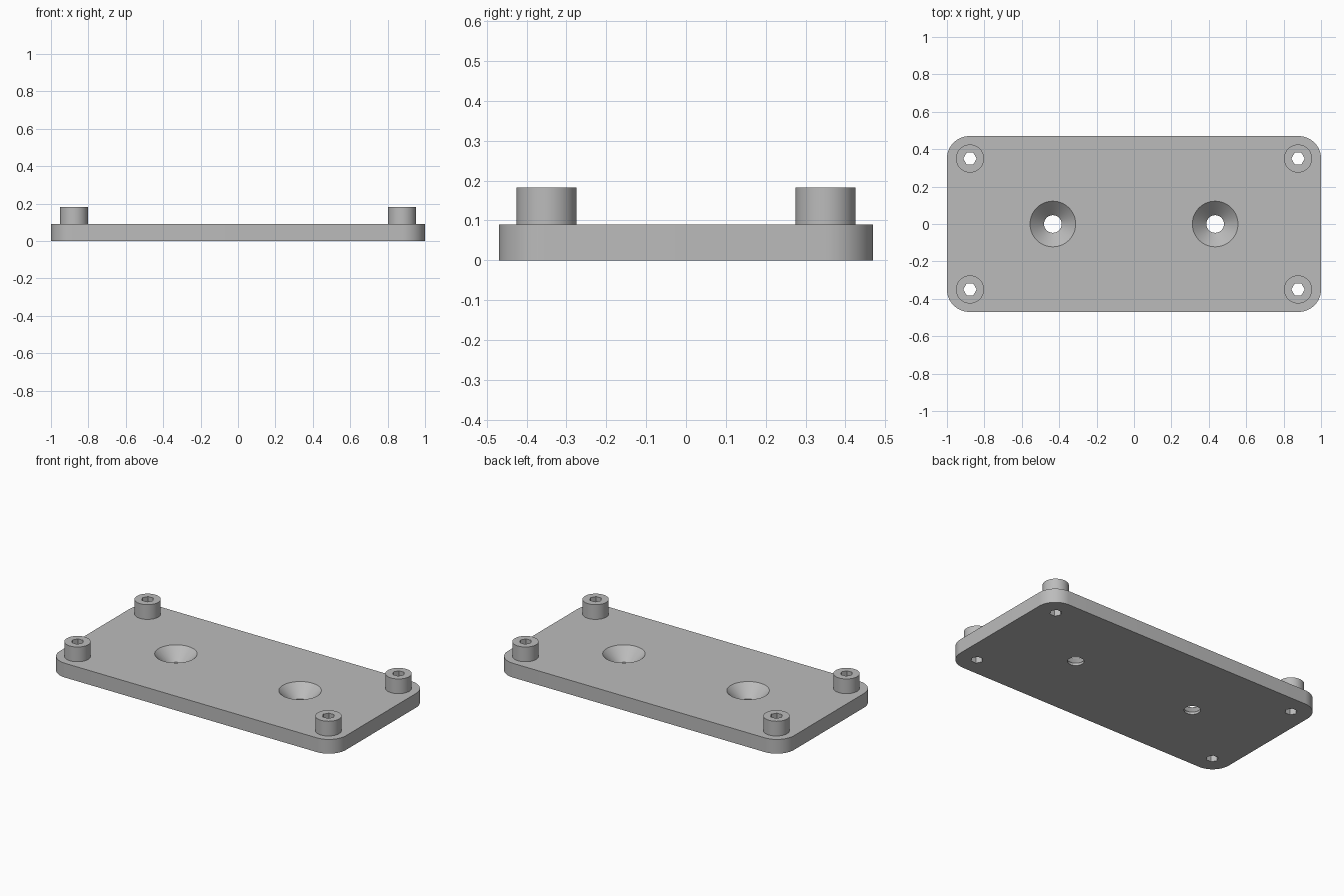
import bpy
import bmesh
from math import cos, sin, pi, radians

LENGTH, WIDTH, THICK, CORNER = 2.0, 0.94, 0.09, 0.12
BOSS_X, BOSS_Y, BOSS_R, BOSS_TOP = 0.877, 0.35, 0.075, 0.183
HEX_R = 0.036
SINK_X, SINK_R, BORE_R = 0.434, 0.122, 0.047
STEPS = 16    # segments per rounded corner
ROUND = 64    # segments per full circle
CLEAR = 0.02  # cutter overshoot

cube = bpy.data.objects.get("Cube")
if cube:
    bpy.data.objects.remove(cube, do_unlink=True)

grey = bpy.data.materials.new("plain grey")
grey.use_nodes = True
colour = (0.5, 0.5, 0.5, 1)
grey.diffuse_color = colour
grey.node_tree.nodes["Principled BSDF"].inputs["Base Color"].default_value = colour


def circle(radius, sides):
    return [(radius * cos(2 * pi * i / sides), radius * sin(2 * pi * i / sides))
            for i in range(sides)]


def loft(name, rings, location=(0, 0, 0)):
    """Closed solid through a stack of (outline, z) rings."""
    bm = bmesh.new()
    loops = [[bm.verts.new((x, y, z)) for x, y in outline] for outline, z in rings]
    bm.faces.new(loops[0][::-1])
    bm.faces.new(loops[-1])
    for low, high in zip(loops, loops[1:]):
        for i in range(len(low)):
            j = (i + 1) % len(low)
            bm.faces.new((low[i], low[j], high[j], high[i]))
    mesh = bpy.data.meshes.new(name)
    bm.to_mesh(mesh)
    bm.free()
    mesh.materials.append(grey)
    obj = bpy.data.objects.new(name, mesh)
    obj.location = location
    bpy.context.collection.objects.link(obj)
    return obj


def cut(target, cutters):
    """Subtract the cutters from the target, then discard them."""
    bpy.context.view_layer.objects.active = target
    for cutter in cutters:
        mod = target.modifiers.new("hole", "BOOLEAN")
        mod.operation = "DIFFERENCE"
        mod.solver = "EXACT"
        mod.object = cutter
        cutter.hide_render = True
        bpy.ops.object.modifier_apply(modifier=mod.name)
        bpy.data.objects.remove(cutter, do_unlink=True)


def smooth(obj):
    bpy.ops.object.select_all(action="DESELECT")
    obj.select_set(True)
    bpy.context.view_layer.objects.active = obj
    bpy.ops.object.shade_smooth_by_angle(angle=radians(30))


def hex_cutter(x, y):
    hexagon = circle(HEX_R, 6)
    return loft("hex_cutter", [(hexagon, -CLEAR), (hexagon, BOSS_TOP + CLEAR)], (x, y, 0))


# Base plate with rounded corners
outline = []
for corner, (sx, sy) in enumerate([(1, 1), (-1, 1), (-1, -1), (1, -1)]):
    for i in range(STEPS + 1):
        a = (corner + i / STEPS) * pi / 2
        outline.append((sx * (LENGTH / 2 - CORNER) + CORNER * cos(a),
                        sy * (WIDTH / 2 - CORNER) + CORNER * sin(a)))
plate = loft("base_plate", [(outline, 0), (outline, THICK)])

# Countersunk holes: short straight bore opening into a cone
depth = SINK_R - BORE_R
bore = circle(BORE_R, ROUND)
wide = circle(SINK_R + CLEAR, ROUND)
cut(plate, [loft("countersink_cutter",
                 [(bore, -CLEAR), (bore, THICK - depth), (wide, THICK + CLEAR)], (x, 0, 0))
            for x in (-SINK_X, SINK_X)])

# Four corner bosses, hex holes running through boss and plate
rim = circle(BOSS_R, ROUND)
for side, x in (("left", BOSS_X), ("right", -BOSS_X)):
    for end, y in (("front", -BOSS_Y), ("back", BOSS_Y)):
        boss = loft(f"boss_{end}_{side}", [(rim, THICK), (rim, BOSS_TOP)], (x, y, 0))
        bpy.context.view_layer.update()
        cut(boss, [hex_cutter(x, y)])
        cut(plate, [hex_cutter(x, y)])
        smooth(boss)
smooth(plate)
